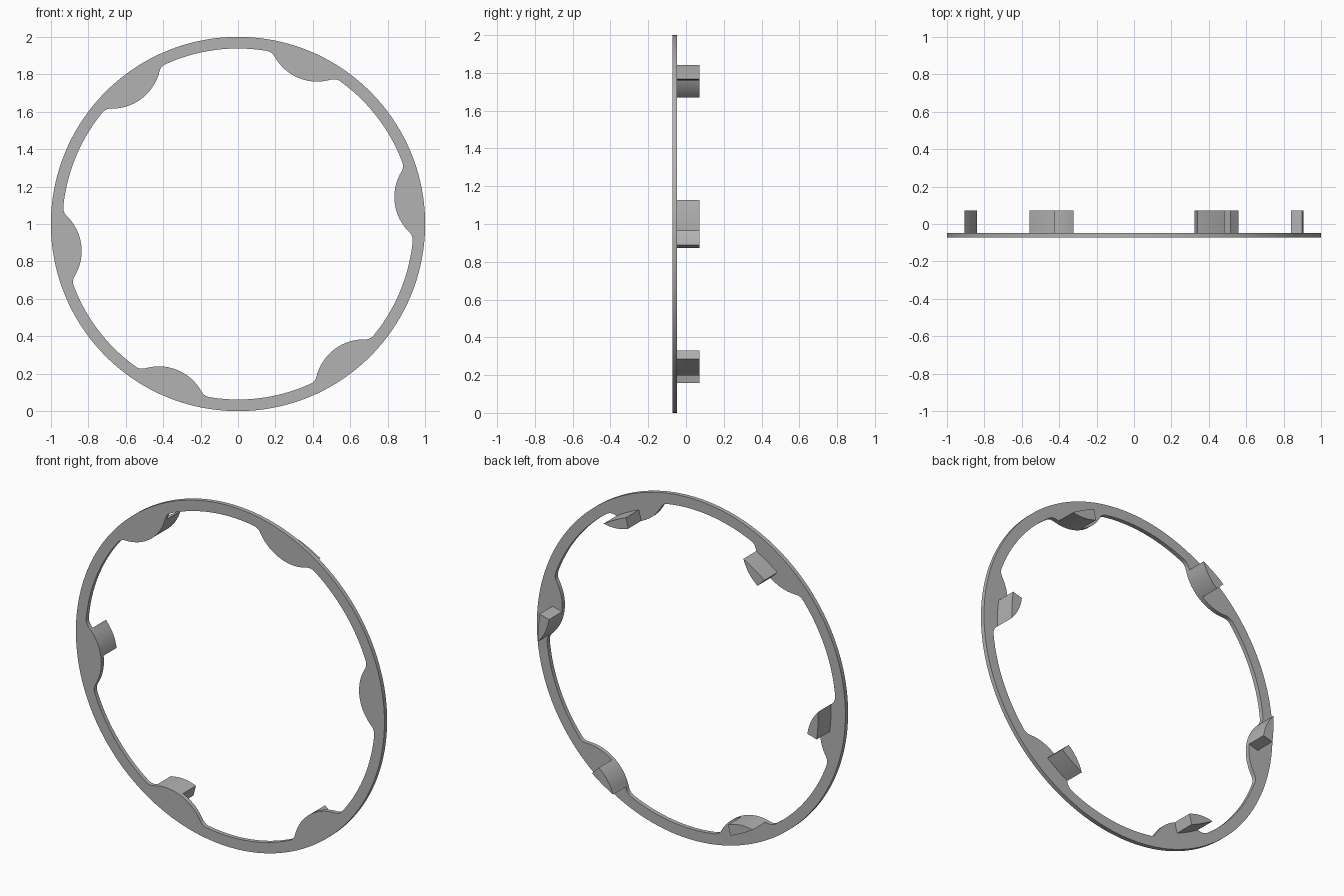
import bpy, bmesh, math
from mathutils import Vector

cube = bpy.data.objects.get("Cube")
if cube:
    bpy.data.objects.remove(cube)

FRONT, PLATE_BACK, TAB_BACK = -0.0725, -0.0475, 0.0725
OUTER, INNER, PEAK = 1.0, 0.938, 0.845   # ring radii and lobe tip radius
BUMP, FILLET = 0.26, 0.06                # lobe curve and blending radii
TAB_OUTER = 0.907
COUNT = 6
TURN = 2 * math.pi / COUNT
LOBE_ANGLE = math.radians(7.5)

grey = bpy.data.materials.new("plain grey")
grey.use_nodes = True
colour = (0.45, 0.45, 0.45, 1)
grey.diffuse_color = colour
grey.node_tree.nodes["Principled BSDF"].inputs["Base Color"].default_value = colour


def arc(centre, radius, start, end, steps):
    """Points on a circular arc, angles in radians."""
    return [centre + radius * Vector((math.cos(a), math.sin(a)))
            for a in (start + (end - start) * i / steps for i in range(steps + 1))]


def rotate(points, angle):
    c, s = math.cos(angle), math.sin(angle)
    return [Vector((p.x * c - p.y * s, p.x * s + p.y * c)) for p in points]


def place(bm, points, y):
    return [bm.verts.new((p.x, y, p.y + OUTER)) for p in points]


def finish(bm, name):
    bmesh.ops.recalc_face_normals(bm, faces=bm.faces)
    mesh = bpy.data.meshes.new(name)
    bm.to_mesh(mesh)
    bm.free()
    mesh.materials.append(grey)
    obj = bpy.data.objects.new(name, mesh)
    bpy.context.collection.objects.link(obj)
    bpy.ops.object.select_all(action='DESELECT')
    obj.select_set(True)
    bpy.context.view_layer.objects.active = obj
    bpy.ops.object.shade_smooth_by_angle(angle=math.radians(30))


# Half a lobe: convex tip blended into the ring by a tangent fillet
origin = Vector((0, 0))
tip = Vector((PEAK + BUMP, 0))
reach = INNER - FILLET
blend = math.acos((tip.x ** 2 + reach ** 2 - (BUMP + FILLET) ** 2) / (2 * tip.x * reach))
fillet_centre = reach * Vector((math.cos(blend), math.sin(blend)))
to_fillet = fillet_centre - tip
joint = math.atan2(to_fillet.y, to_fillet.x)
convex = arc(tip, BUMP, math.pi, joint, 10)
concave = arc(fillet_centre, FILLET, joint - math.pi, blend - 2 * math.pi, 8)
if concave[-1].length < INNER - 0.001 or abs(blend - joint + math.pi) < abs(blend - 2 * math.pi - joint + math.pi):
    concave = arc(fillet_centre, FILLET, joint - math.pi, blend, 8)
half = convex + concave[1:]
mirrored = [Vector((p.x, -p.y)) for p in half[:0:-1]]
gap = arc(origin, INNER, blend, TURN - blend, 14)[1:-1]
sector = mirrored + half + gap

# Flat ring with six inward lobes
inner = [p for i in range(COUNT) for p in rotate(sector, LOBE_ANGLE + i * TURN)]
outer = [p.normalized() * OUTER for p in inner]
bm = bmesh.new()
loops = [place(bm, pts, y) for pts, y in
         ((outer, FRONT), (inner, FRONT), (inner, PLATE_BACK), (outer, PLATE_BACK))]
n = len(inner)
for k in range(4):
    a, b = loops[k], loops[(k + 1) % 4]
    for i in range(n):
        j = (i + 1) % n
        bm.faces.new((a[i], a[j], b[j], b[i]))
finish(bm, "ring")

# Wedge tabs: curved inner face on half of each lobe, round outer face
inner_face = [Vector((p.x, -p.y)) for p in convex]
inner_face = [p for p in inner_face if p.length < TAB_OUTER - 0.002]
last = inner_face[-1]
low = math.atan2(last.y, last.x) - 0.006
profile = inner_face + arc(origin, TAB_OUTER, low, 0.01, 8)
for t in range(COUNT):
    bm = bmesh.new()
    points = rotate(profile, LOBE_ANGLE + t * TURN)
    near, far = place(bm, points, PLATE_BACK), place(bm, points, TAB_BACK)
    bm.faces.new(near)
    bm.faces.new(far)
    for i in range(len(points)):
        j = (i + 1) % len(points)
        bm.faces.new((near[i], near[j], far[j], far[i]))
    finish(bm, f"tab_{t + 1}")
